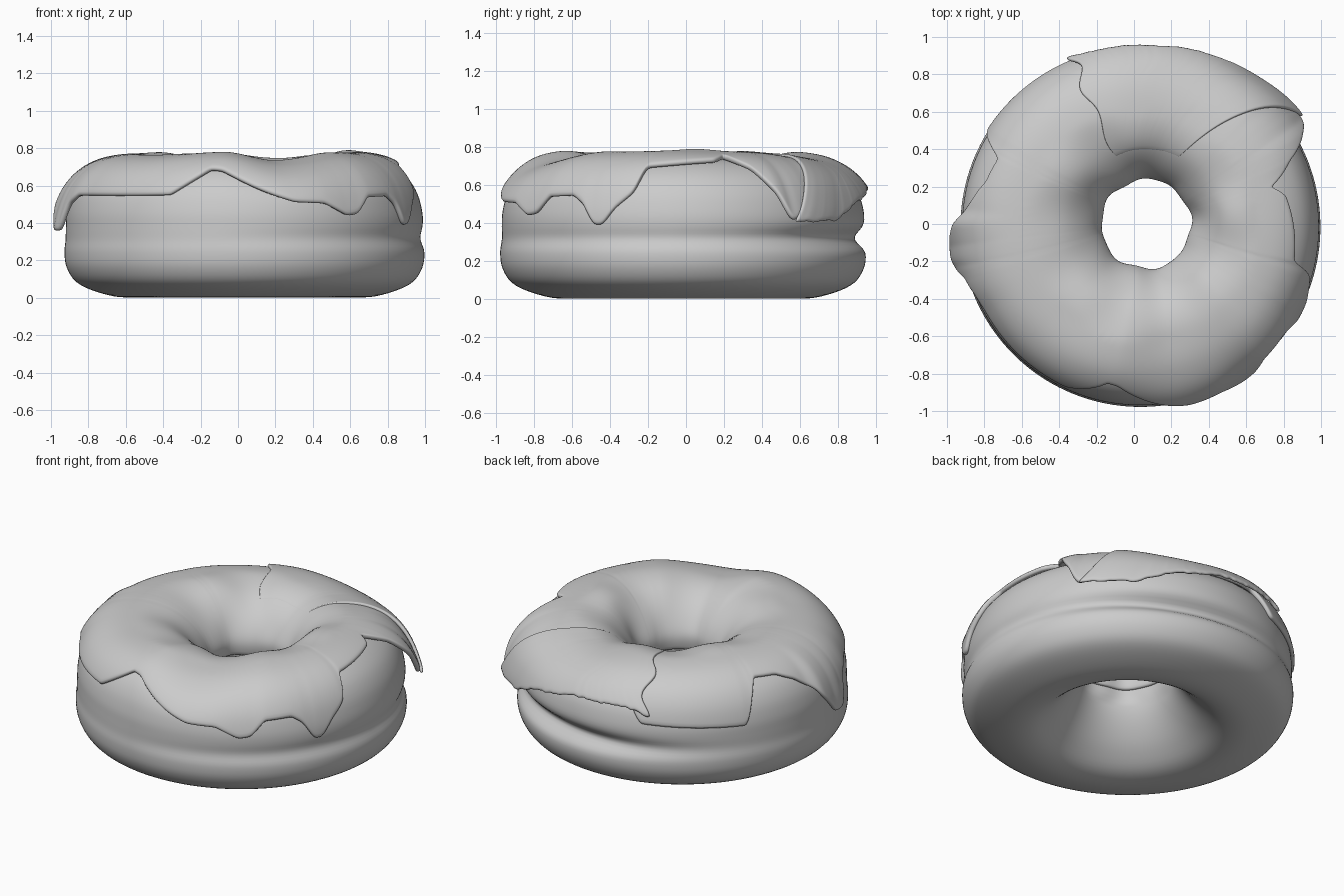
import bpy, math, random
from mathutils import Vector

if "Cube" in bpy.data.objects:
    bpy.data.objects.remove(bpy.data.objects["Cube"])

random.seed(4)

# Cross-sections as (radius, height), running hole -> top -> outside
DOUGH = [(.27, .38), (.265, .48), (.33, .60), (.43, .69), (.55, .73), (.68, .72), (.78, .69),
         (.87, .63), (.925, .55), (.95, .46), (.955, .38), (.957, .31), (.963, .24), (.95, .16),
         (.90, .085), (.80, .035), (.66, .003), (.54, .02), (.44, .09), (.36, .18), (.30, .28)]
ICING = [(.25, .40), (.24, .50), (.31, .625), (.42, .72), (.55, .76), (.68, .755), (.79, .725),
         (.88, .665), (.94, .58), (.97, .48), (.975, .40), (.97, .34)]
# Icing hem height, top unevenness and outward flare around the ring (degrees, value)
HEM = [(-178, .45), (-174, .36), (-168, .36), (-164, .50), (-158, .55), (-115, .55), (-102, .68),
       (-98, .675), (-74, .52), (-64, .51), (-56, .44), (-52, .45), (-47, .54), (-37, .545),
       (-33, .50), (-29, .39), (-26, .39), (-22, .48), (-16, .56), (-13, .69), (12, .72),
       (17, .745), (24, .68), (30, .55), (34, .41), (38, .45), (46, .64), (104, .64), (110, .48),
       (148, .45), (151, .60), (154, .69), (164, .68), (171, .63), (177, .55)]
FLAP_HEM = [(30, .39), (52, .40), (64, .49), (82, .57), (104, .57), (120, .48)]
LUMPS = [(-180, .01), (-135, .0), (-100, .02), (-75, -.03), (-40, .015), (0, .02), (30, .015),
         (75, -.025), (105, .0), (150, .01)]
FLARE = [(-180, .05), (-171, .06), (-163, .02), (-150, 0), (-100, 0), (-75, .035), (-50, .02),
         (-20, 0), (18, 0), (34, .07), (45, .02), (60, 0), (150, 0), (174, .01)]


def around(table, deg, smooth=False):
    """Periodic interpolation of a value around the ring."""
    deg = (deg - table[0][0]) % 360 + table[0][0]
    pts = table + [(table[0][0] + 360, table[0][1])]
    for (a, u), (b, v) in zip(pts, pts[1:]):
        if a <= deg <= b:
            f = (deg - a) / (b - a)
            if smooth:
                f = f * f * (3 - 2 * f)
            return u + (v - u) * f


def spline(pts, n, closed=False):
    """Catmull-Rom resampling, n samples per span."""
    m, out = len(pts), []
    P = [Vector(p) for p in pts]
    get = (lambda i: P[i % m]) if closed else (lambda i: P[max(0, min(m - 1, i))])
    for i in range(m if closed else m - 1):
        a, b, c, d = (get(i + k) for k in (-1, 0, 1, 2))
        for k in range(n):
            t = k / n
            out.append(.5 * (2 * b + (c - a) * t + (2 * a - 5 * b + 4 * c - d) * t * t
                             + (3 * b - a - 3 * c + d) * t ** 3))
    if not closed:
        out.append(P[-1])
    return out


def place(deg, r, z):
    """Ring coordinates to space, with lumps, hole folds and the off-centre hole."""
    a = math.radians(deg)
    z += around(LUMPS, deg, True) * max(0, min(1, (z - .5) / .22))
    inner = max(0, min(1, (.62 - r) / .35))
    fold = math.sin(5 * a + 1) + .7 * math.sin(8 * a + .4)
    if z > .35:
        r += .006 * inner * fold
        z += .010 * inner * (1 - inner) * 4 * fold
    return (.035 + .03 * inner + r * math.cos(a), -.015 + .015 * inner + r * math.sin(a), z)


def sheet(name, cols, wrap_cols, wrap_rows):
    """Mesh from columns of points, facing outward."""
    n, m = len(cols), len(cols[0])
    faces = []
    for i in range(n if wrap_cols else n - 1):
        for j in range(m if wrap_rows else m - 1):
            k, l = (i + 1) % n, (j + 1) % m
            faces.append((i * m + j, i * m + l, k * m + l, k * m + j))
    me = bpy.data.meshes.new(name)
    me.from_pydata([p for c in cols for p in c], [], faces)
    me.polygons.foreach_set("use_smooth", [True] * len(faces))
    ob = bpy.data.objects.new(name, me)
    bpy.context.collection.objects.link(ob)
    return ob


def thicken(ob, t):
    s = ob.modifiers.new("thickness", 'SOLIDIFY')
    s.thickness, s.offset = t, -1
    s = ob.modifiers.new("rounding", 'SUBSURF')
    s.levels = s.render_levels = 1


icing = spline(ICING, 20)
PEAK = max(range(len(icing)), key=lambda i: icing[i].y)


def hem_index(z):
    """Fractional index on the icing profile where the outside reaches height z."""
    for i in range(PEAK, len(icing) - 1):
        if icing[i + 1].y <= z:
            return i + (icing[i].y - z) / max(1e-6, icing[i].y - icing[i + 1].y)
    return len(icing) - 1.001


def on_icing(f):
    i = min(int(f), len(icing) - 2)
    return icing[i].lerp(icing[i + 1], f - i)


# Dough ring with a waist crease that deepens at the back
cols = []
for i in range(160):
    deg = i * 2.25
    col = []
    for p in spline(DOUGH, 4, True):
        r, z = p
        if r > .7:
            back = math.exp(-(((deg - 75) / 40) ** 2))
            side = .016 * max(0, math.cos(math.radians(deg + 10)))
            r -= (.065 * back + side) * math.exp(-((z - .32) / .05) ** 2)
        col.append(place(deg, r, max(z, 0)))
    cols.append(col)
sheet("dough", cols, True, True)

# Icing coat with drips
ROWS = 26
cols = []
for i in range(300):
    deg = i * 1.2 - 180
    end = hem_index(around(HEM, deg))
    col = []
    for j in range(ROWS + 1):
        t = j / ROWS
        r, z = on_icing(end * t)
        r += around(FLARE, deg, True) * max(0, (t - .55) / .45) ** 1.3
        col.append(place(deg, r, z))
    cols.append(col)
thicken(sheet("icing", cols, True, False), .03)

# Loose flap of icing at the back, with a torn edge and a corner that sticks out
cols = []
for i in range(71):
    u = i / 70
    end = hem_index(around(FLAP_HEM, 34 + 78 * u)) + random.uniform(-1.5, 1.5)
    corner = math.exp(-(u / .2) ** 2)
    col = []
    for j in range(21):
        t = j / 20
        deg = (64 - 30 * t ** .8) * (1 - u) + (112 + 2 * math.sin(t * 14)) * u
        r, z = on_icing(55 + (end - 55) * t)
        lift = .001 + .012 * min(1, 3 * t)
        r += (.035 + .05 * corner) * t * t
        col.append(place(deg, r, z + lift))
    cols.append(col)
thicken(sheet("icing_flap", cols, False, False), .022)
